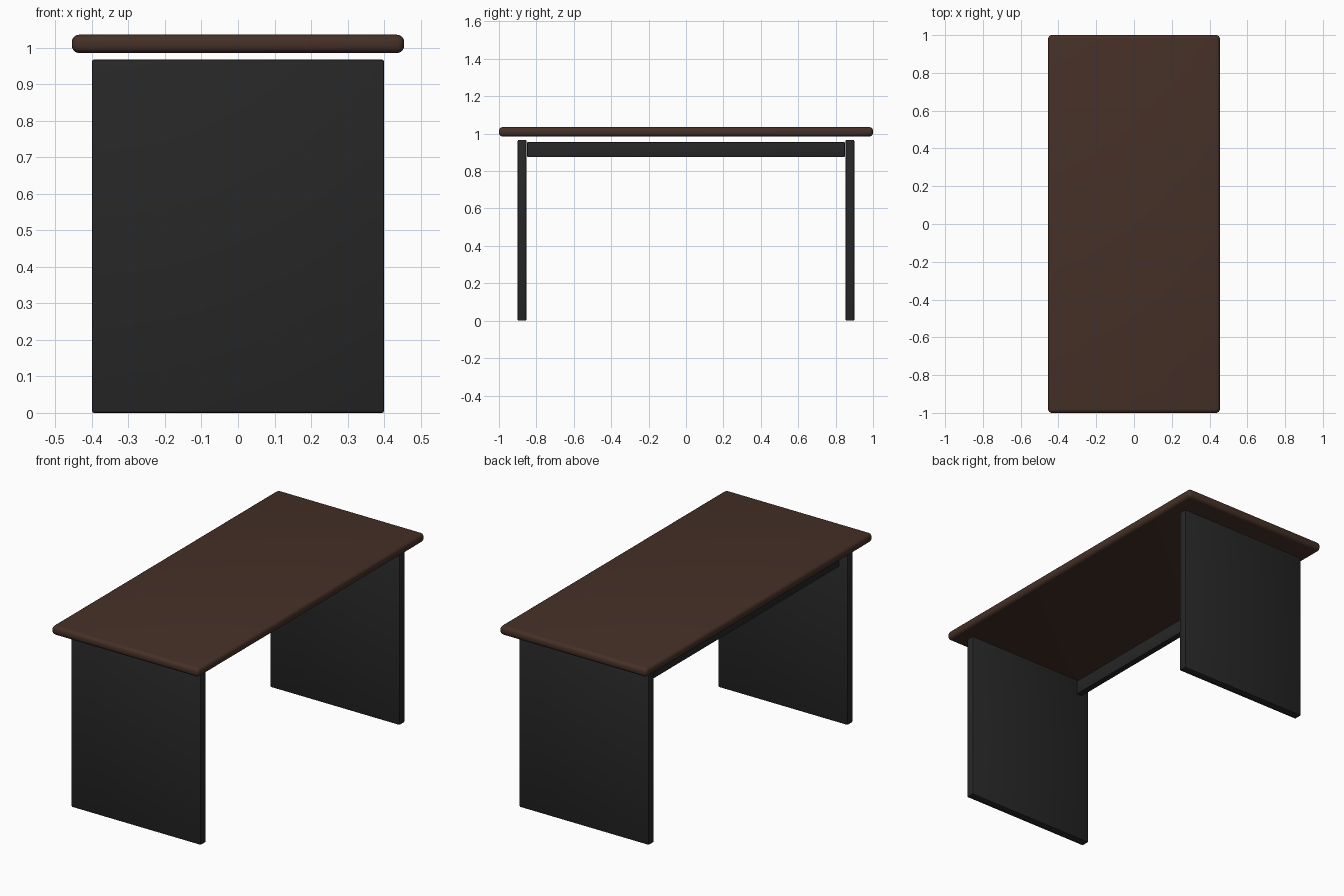
import bpy
import math

if "Cube" in bpy.data.objects:
    bpy.data.objects.remove(bpy.data.objects["Cube"])


def material(name, color):
    m = bpy.data.materials.new(name)
    m.diffuse_color = (*color, 1)
    m.use_nodes = True
    m.node_tree.nodes["Principled BSDF"].inputs["Base Color"].default_value = m.diffuse_color
    return m


wood = material("dark walnut", (0.06, 0.03, 0.02))
black = material("charcoal", (0.02, 0.02, 0.02))


def box(name, lo, hi, mat, bevel, segments):
    """Rounded box between two opposite corners."""
    centre = [(a + b) / 2 for a, b in zip(lo, hi)]
    bpy.ops.mesh.primitive_cube_add(size=1, location=centre)
    ob = bpy.context.object
    ob.name = name
    ob.scale = [b - a for a, b in zip(lo, hi)]
    bpy.ops.object.transform_apply(location=False, rotation=False, scale=True)
    ob.data.materials.append(mat)
    mod = ob.modifiers.new("rounded edges", "BEVEL")
    mod.width = bevel
    mod.segments = segments
    bpy.ops.object.modifier_apply(modifier=mod.name)
    bpy.ops.object.shade_smooth_by_angle(angle=math.radians(30))
    return ob


# Table top, floating slightly above the frame
box("table_top", (-0.455, -1, 0.985), (0.455, 1, 1.035), wood, 0.02, 4)

# Solid panel legs at both ends
for name, side in (("front_panel_leg", -1), ("back_panel_leg", 1)):
    y0, y1 = sorted((side * 0.9, side * 0.853))
    box(name, (-0.4, y0, 0), (0.4, y1, 0.967), black, 0.006, 2)

# Stretcher beam joining the legs near the left edge
box("stretcher_beam", (-0.352, -0.849, 0.875), (-0.316, 0.849, 0.955), black, 0.004, 2)
